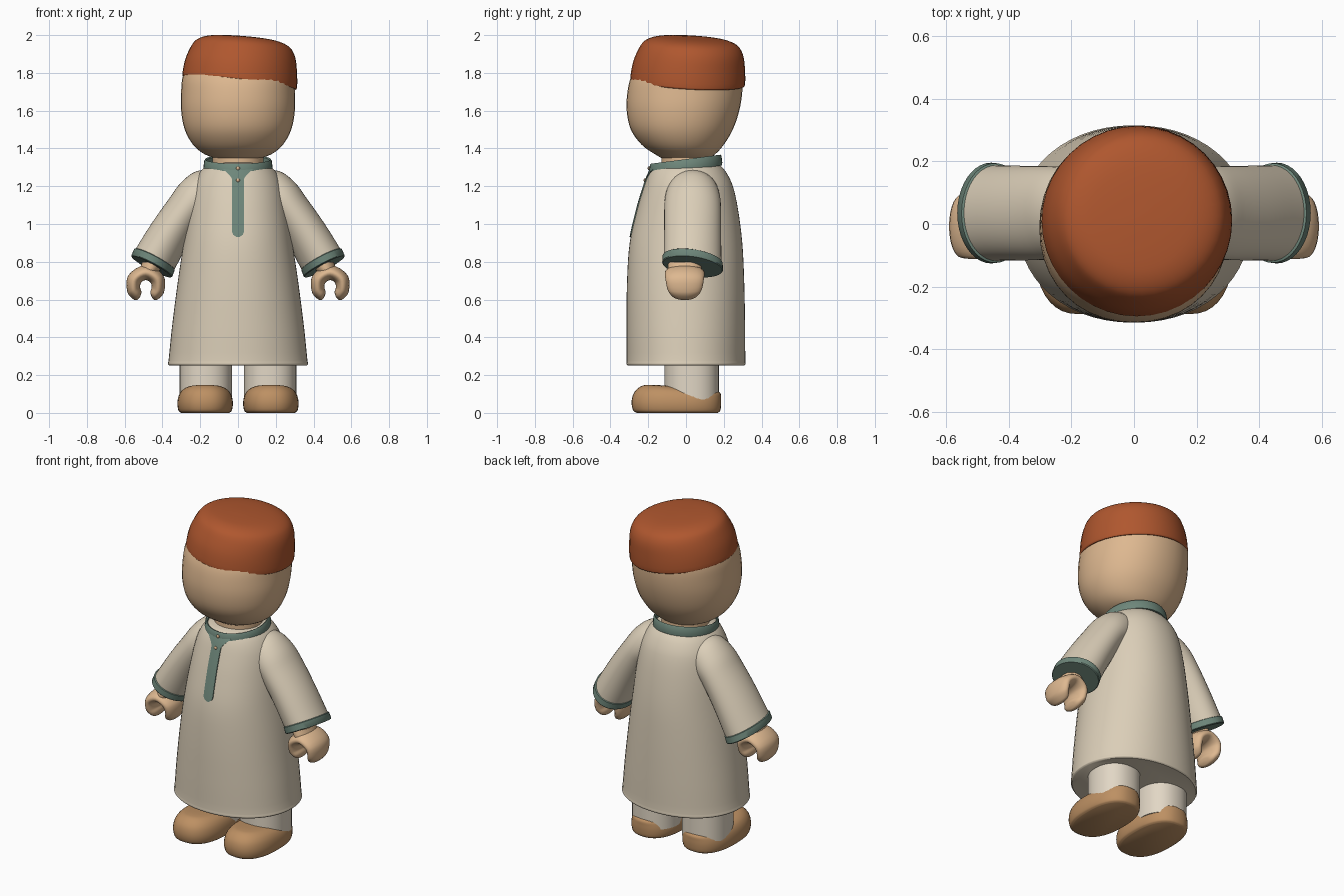
import bpy, bmesh, math
from mathutils import Vector
from mathutils.bvhtree import BVHTree

cube = bpy.data.objects.get("Cube")
if cube:
    bpy.data.objects.remove(cube, do_unlink=True)


def material(name, rgb):
    m = bpy.data.materials.new(name)
    m.use_nodes = True
    m.diffuse_color = (*rgb, 1)
    m.node_tree.nodes["Principled BSDF"].inputs["Base Color"].default_value = (*rgb, 1)
    return m


CREAM = material("cream cloth", (0.71, 0.62, 0.48))
PANTS = material("pale trousers", (0.76, 0.68, 0.56))
SKIN = material("skin", (0.73, 0.48, 0.28))
RUST = material("rust felt", (0.43, 0.095, 0.028))
TEAL = material("grey green trim", (0.155, 0.24, 0.195))
TAN = material("tan leather", (0.51, 0.28, 0.125))


def finish(name, bm, mat, angle=40):
    bmesh.ops.recalc_face_normals(bm, faces=bm.faces)
    mesh = bpy.data.meshes.new(name)
    bm.to_mesh(mesh)
    bm.free()
    mesh.materials.append(mat)
    ob = bpy.data.objects.new(name, mesh)
    bpy.context.collection.objects.link(ob)
    bpy.ops.object.select_all(action="DESELECT")
    ob.select_set(True)
    bpy.context.view_layer.objects.active = ob
    bpy.ops.object.shade_smooth_by_angle(angle=math.radians(angle))
    return ob


def gap(a, b):
    return math.sqrt(sum((p - q).length_squared for p, q in zip(a, b))) + 1e-6


def refine(secs, steps):
    """Smooth curve through the sections, spaced by distance."""
    n, out = len(secs), []

    def tangent(i):
        a, b = max(i - 1, 0), min(i + 1, n - 1)
        span = sum(gap(secs[k], secs[k + 1]) for k in range(a, b))
        return [(q - p) / span for p, q in zip(secs[a], secs[b])]

    for i in range(n - 1):
        d, m0, m1 = gap(secs[i], secs[i + 1]), tangent(i), tangent(i + 1)
        for k in range(steps):
            t = k / steps
            h = t * t * (3 - 2 * t)
            out.append([p * (1 - h) + q * h + a * (d * t * (1 - t) ** 2) - b * (d * t * t * (1 - t))
                        for p, q, a, b in zip(secs[i], secs[i + 1], m0, m1)])
    return out + [secs[-1]]


def loft(name, secs, mat, side=1, power=2, steps=4, seg=40, closed=False):
    """Skin sections given as (centre, half axis u, half axis v)."""
    secs = [[Vector(v) for v in s] for s in secs]
    if steps > 1:
        secs = refine(secs, steps)
    bm, rings = bmesh.new(), []
    for c, u, v in secs:
        ring = []
        for k in range(seg):
            a = math.tau * k / seg
            x, y = (math.copysign(abs(f) ** (2 / power), f) for f in (math.cos(a), math.sin(a)))
            p = c + u * x + v * y
            ring.append(bm.verts.new((p.x * side, p.y, p.z)))
        rings.append(ring)
    pairs = list(zip(rings, rings[1:])) + ([(rings[-1], rings[0])] if closed else [])
    for r, q in pairs:
        for k in range(seg):
            j = (k + 1) % seg
            bm.faces.new((r[k], r[j], q[j], q[k]))
    if not closed:
        bm.faces.new(rings[0])
        bm.faces.new(rings[-1])
    return finish(name, bm, mat)


def level(z, rx, y0, y1, x=0, tx=0, ty=0):
    """Horizontal section from y0 to y1, tilted by slopes tx and ty."""
    h = (y1 - y0) / 2
    return ((x, (y0 + y1) / 2, z), (rx, 0, rx * tx), (0, h, h * ty))


# Long robe with a narrow hem
robe = loft("robe", [level(*r) for r in (
    (0.25, 0.363, -0.308, 0.308), (0.258, 0.371, -0.315, 0.315), (0.275, 0.368, -0.314, 0.314),
    (0.45, 0.35, -0.315, 0.313), (0.7, 0.318, -0.312, 0.308), (0.9, 0.288, -0.298, 0.298),
    (1.08, 0.262, -0.258, 0.275), (1.2, 0.238, -0.222, 0.248), (1.27, 0.205, -0.196, 0.215),
    (1.31, 0.165, -0.17, 0.18), (1.325, 0.12, -0.13, 0.14))], CREAM, power=2.1, seg=56)

# Collar band, neck and head
loft("collar", [level(z, r, -r * 1.07, r * 1.05, 0, 0, 0.13) for z, r in (
    (1.285, 0.182), (1.30, 0.183), (1.335, 0.179), (1.343, 0.174), (1.338, 0.166), (1.285, 0.166))],
    TEAL, steps=1, closed=True)
loft("neck", [level(z, 0.135, -0.13, 0.14) for z in (1.29, 1.42)], SKIN, steps=1)
loft("head", [level(*r) for r in (
    (1.338, 0.03, -0.03, 0.03), (1.343, 0.1, -0.11, 0.11), (1.37, 0.178, -0.165, 0.155),
    (1.42, 0.238, -0.235, 0.20), (1.5, 0.282, -0.292, 0.248), (1.6, 0.301, -0.314, 0.282),
    (1.7, 0.301, -0.310, 0.298), (1.78, 0.293, -0.290, 0.296), (1.87, 0.255, -0.235, 0.27),
    (1.92, 0.12, -0.1, 0.14))], SKIN, power=2.1)

# Tilted brimless cap
loft("cap", [level(z, r, c - r, c + r, c, tx, ty) for z, r, c, tx, ty in (
    (1.752, 0.285, 0.008, -0.115, -0.06), (1.747, 0.299, 0.008, -0.115, -0.06),
    (1.757, 0.304, 0.009, -0.115, -0.06), (1.84, 0.296, 0.016, -0.1, -0.06),
    (1.91, 0.277, 0.025, -0.09, -0.055), (1.953, 0.25, 0.026, -0.08, -0.05),
    (1.978, 0.2, 0.022, -0.075, -0.05), (1.99, 0.13, 0.01, -0.07, -0.045),
    (1.996, 0.03, 0, -0.06, -0.04))], RUST)

# Placket laid on the robe front, wide under the collar and rounded at the foot
bm = bmesh.new()
bm.from_mesh(robe.data)
tree = BVHTree.FromBMesh(bm)
bm.free()
bm, rows, top, foot = bmesh.new(), [], 1.29, 0.93
for i in range(29):
    z = top - (top - foot) * i / 28
    w = 0.031 + 0.05 * max(0, (z - 1.235) / 0.055) ** 1.5
    low = max(0, 1 - (z - foot) / 0.03)
    w *= math.sqrt(max(0.04, 1 - low * low))
    row = []
    for k in range(-3, 4):
        hit = tree.ray_cast(Vector((w * k / 3, -1, z)), Vector((0, 1, 0)))[0]
        row.append((bm.verts.new((hit.x, hit.y - 0.006, z)), bm.verts.new((hit.x, hit.y + 0.002, z))))
    rows.append(row)
for r, q in zip(rows, rows[1:]):
    for k in range(6):
        for layer in (0, 1):
            bm.faces.new((r[k][layer], r[k + 1][layer], q[k + 1][layer], q[k][layer]))
    for k in (0, 6):
        bm.faces.new((r[k][0], r[k][1], q[k][1], q[k][0]))
for r in (rows[0], rows[-1]):
    for k in range(6):
        bm.faces.new((r[k][0], r[k + 1][0], r[k + 1][1], r[k][1]))
finish("placket", bm, TEAL)

# Buttons
for name, z in (("collar_button", 1.295), ("placket_button", 1.232)):
    y = -0.197 if z > 1.26 else tree.ray_cast(Vector((0, -1, z)), Vector((0, 1, 0)))[0].y - 0.007
    bm = bmesh.new()
    bmesh.ops.create_uvsphere(bm, u_segments=16, v_segments=8, radius=0.01)
    bmesh.ops.scale(bm, vec=(1, 0.6, 1), verts=bm.verts)
    bmesh.ops.translate(bm, vec=(0, y, z), verts=bm.verts)
    finish(name, bm, SKIN)


def sleeve_cut(x, z, angle, r, ry, skew=0):
    a = math.radians(angle)
    return ((x, 0.035, z), (r * math.cos(a), 0, r * math.sin(a)), (0, ry, -skew))


def hand_cut(angle, r, ry):
    a = math.radians(angle)
    d = Vector((math.cos(a), 0, math.sin(a)))
    return (Vector((0.488, -0.007, 0.675)) + d * 0.068, d * r, (0, ry, 0))


for side, label in ((1, "left"), (-1, "right")):
    # Sleeve and cuff
    loft(label + "_sleeve", [sleeve_cut(*s) for s in (
        (0.1, 1.2, 75, 0.09, 0.11), (0.165, 1.18, 60, 0.114, 0.132), (0.22, 1.14, 45, 0.114, 0.146),
        (0.27, 1.085, 32, 0.106, 0.15), (0.36, 0.95, 28, 0.111, 0.151, 0.01),
        (0.447, 0.80, 27, 0.117, 0.153, 0.02))], CREAM, side)
    loft(label + "_cuff", [sleeve_cut(*s) for s in (
        (0.441, 0.814, 27, 0.116, 0.152, 0.02), (0.443, 0.811, 27, 0.121, 0.159, 0.02),
        (0.456, 0.778, 27, 0.122, 0.161, 0.02), (0.458, 0.774, 27, 0.118, 0.157, 0.02))],
        TEAL, side, steps=1)
    # Gripping hand, open at the bottom
    loft(label + "_wrist", [((0.452, -0.007, 0.80), (0.055, 0, 0), (0, 0.085, 0)),
                            ((0.466, -0.007, 0.76), (0.055, 0, 0), (0, 0.09, 0)),
                            ((0.484, -0.007, 0.725), (0.05, 0, 0), (0, 0.085, 0))], SKIN, side)
    loft(label + "_hand", [hand_cut(*h) for h in (
        (-63, 0.006, 0.015), (-59, 0.022, 0.048), (-48, 0.031, 0.07), (-20, 0.036, 0.09),
        (30, 0.039, 0.102), (90, 0.04, 0.105), (150, 0.039, 0.1), (200, 0.035, 0.085),
        (228, 0.03, 0.068), (239, 0.022, 0.046), (243, 0.006, 0.015))], SKIN, side, seg=28)
    # Trouser leg and shoe
    loft(label + "_trouser_leg", [level(z, 0.139, -0.115, 0.174, 0.17) for z in (0.06, 0.3)],
         PANTS, side, steps=1, power=2.2)
    loft(label + "_shoe", [level(z, rx, y0, y1, 0.174, 0, -0.55 * z) for z, rx, y0, y1 in (
        (0.0, 0.128, -0.262, 0.168), (0.012, 0.141, -0.28, 0.181), (0.05, 0.147, -0.288, 0.186),
        (0.09, 0.14, -0.278, 0.186), (0.118, 0.122, -0.252, 0.182), (0.134, 0.09, -0.215, 0.15),
        (0.139, 0.02, -0.1, 0.05))], TAN, side, power=2.4)
